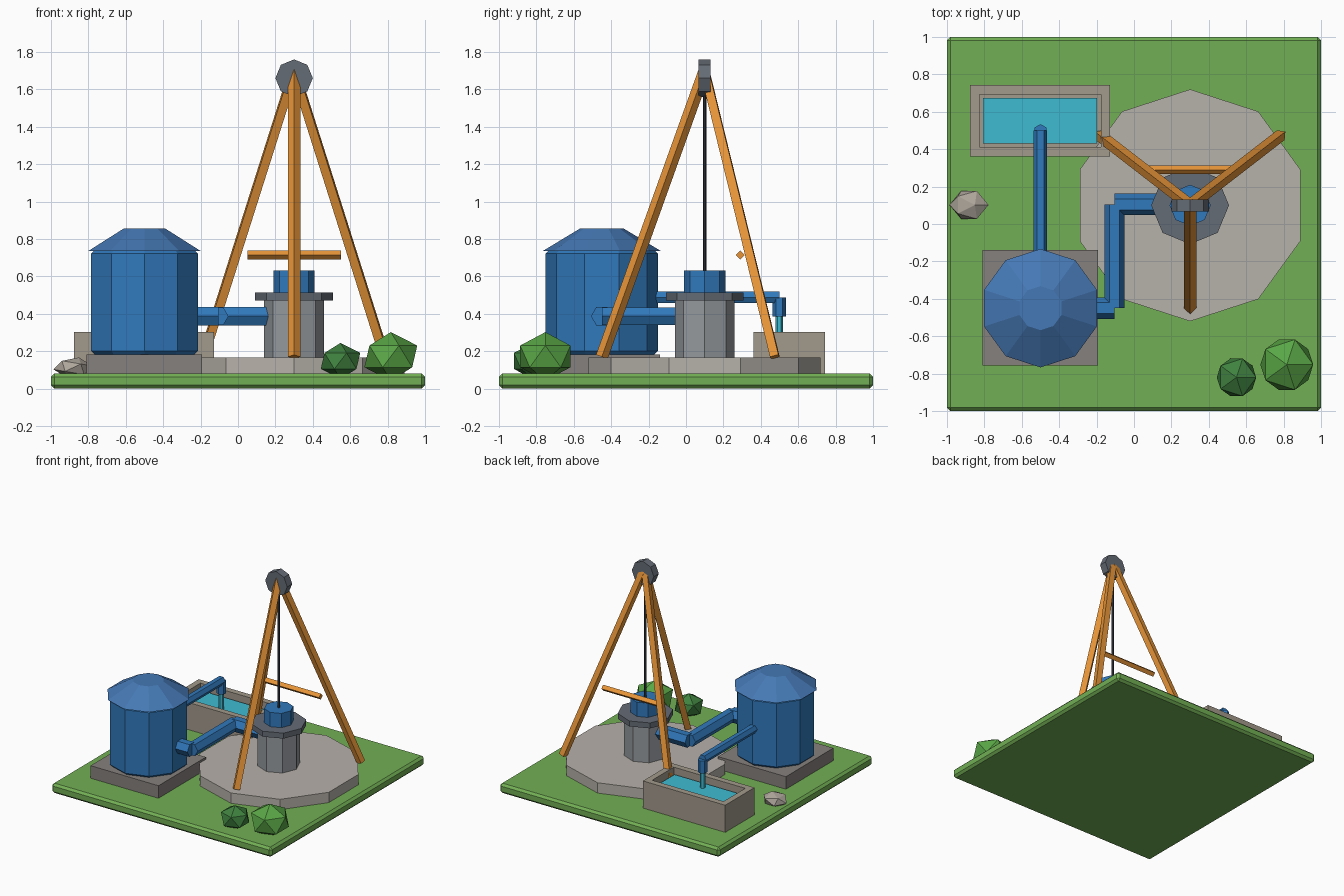
import bpy, bmesh
from math import cos, sin, pi
from mathutils import Vector, Matrix

if "Cube" in bpy.data.objects:
    bpy.data.objects.remove(bpy.data.objects["Cube"])

MATS = {}
COLORS = {
    "grass": (0.17, 0.43, 0.09), "blue": (0.03, 0.19, 0.50), "roof_blue": (0.06, 0.19, 0.46),
    "wood": (0.80, 0.30, 0.04), "paving": (0.47, 0.44, 0.40), "slab": (0.24, 0.22, 0.21),
    "stone": (0.30, 0.32, 0.34), "iron": (0.13, 0.15, 0.18), "rope": (0.03, 0.035, 0.045),
    "trough": (0.36, 0.32, 0.26), "water": (0.05, 0.50, 0.65),
    "leaf": (0.10, 0.38, 0.06), "dark_leaf": (0.05, 0.22, 0.05), "rock": (0.42, 0.38, 0.33),
}


def make(name, bm, color):
    bmesh.ops.recalc_face_normals(bm, faces=bm.faces)
    me = bpy.data.meshes.new(name)
    bm.to_mesh(me)
    bm.free()
    if color not in MATS:
        MATS[color] = bpy.data.materials.new(color)
        MATS[color].diffuse_color = (*COLORS[color], 1)
    me.materials.append(MATS[color])
    ob = bpy.data.objects.new(name, me)
    bpy.context.collection.objects.link(ob)
    return ob


def bevel(ob, width):
    m = ob.modifiers.new("bevel", 'BEVEL')
    m.width, m.segments, m.limit_method, m.angle_limit = width, 1, 'ANGLE', 0.9


def box(name, lo, hi, color):
    lo, hi = Vector(lo), Vector(hi)
    bm = bmesh.new()
    bmesh.ops.create_cube(bm, size=1, matrix=Matrix.Translation((lo + hi) / 2)
                          @ Matrix.Diagonal((*(hi - lo), 1)))
    return make(name, bm, color)


def rod(name, a, b, r, sides, color, r2=None):
    """Prism or frustum from a to b; a corner points sideways (+y when upright)."""
    a, b = Vector(a), Vector(b)
    d = (b - a).normalized()
    side = Vector((0, 1, 0)) if abs(d.z) > 0.999 else d.cross(Vector((0, 0, 1))).normalized()
    up = side.cross(d)
    bm = bmesh.new()
    rings = []
    for p, rad in ((a, r), (b, r if r2 is None else r2)):
        rings.append([bm.verts.new(p + rad * (cos(2 * pi * i / sides) * side
                                              + sin(2 * pi * i / sides) * up))
                      for i in range(sides)])
        bm.faces.new(rings[-1])
    for i in range(sides):
        j = (i + 1) % sides
        bm.faces.new((rings[0][i], rings[0][j], rings[1][j], rings[1][i]))
    return make(name, bm, color)


def blob(name, loc, size, color, turn=0.0):
    bm = bmesh.new()
    bmesh.ops.create_icosphere(bm, subdivisions=1, radius=1,
                               matrix=Matrix.Translation(loc) @ Matrix.Diagonal((*size, 1))
                               @ Matrix.Rotation(turn, 4, 'Y'))
    return make(name, bm, color)


# Ground and paving
bevel(box("grass_base", (-1, -1, 0), (1, 1, 0.08), "grass"), 0.018)
rod("well_platform", (0.3, 0.1, 0.07), (0.3, 0.1, 0.165), 0.62, 10, "paving")
box("tank_slab", (-0.81, -0.757, 0.07), (-0.193, -0.14, 0.183), "slab")

# Well head with flange, blue cap and hanging cable
WX, WY = 0.3, 0.1
rod("well_column", (WX, WY, 0.16), (WX, WY, 0.475), 0.16, 8, "stone")
rod("well_flange", (WX, WY, 0.47), (WX, WY, 0.515), 0.208, 8, "iron")
rod("well_cap", (WX, WY, 0.51), (WX, WY, 0.632), 0.11, 8, "blue")
rod("cable", (WX, WY, 0.62), (WX, WY, 1.62), 0.01, 6, "rope")

# Tripod, crossbar and pulley wheel
feet = {"front": (WX, -0.45), "back_right": (WX + 0.485, 0.475), "back_left": (WX - 0.485, 0.475)}
for label, (x, y) in feet.items():
    rod(label + "_leg", (x, y, 0.17), (WX, WY, 1.70), 0.033, 4, "wood")
rod("crossbar", (0.05, 0.29, 0.715), (0.55, 0.29, 0.715), 0.024, 4, "wood")
rod("pulley_wheel", (WX, WY - 0.032, 1.66), (WX, WY + 0.032, 1.66), 0.1, 8, "iron")

# Water tank
TX, TY = -0.5, -0.45
bevel(rod("tank_body", (TX, TY, 0.183), (TX, TY, 0.74), 0.3, 10, "blue"), 0.018)
rod("tank_roof", (TX, TY, 0.735), (TX, TY, 0.855), 0.317, 10, "roof_blue", r2=0.118)

# Feed pipe from tank to well
path = [(-0.25, TY, 0.387), (-0.105, TY, 0.387), (-0.105, 0.105, 0.387), (0.2, 0.105, 0.387)]
for i in range(3):
    rod(f"feed_pipe_{i + 1}", path[i], path[i + 1], 0.058 if i != 1 else 0.054, 6, "blue")

# Spout from tank to trough
rod("spout_pipe", (TX, -0.2, 0.488), (TX, 0.5, 0.488), 0.036, 6, "blue")
rod("spout_drop", (TX, 0.498, 0.487), (TX, 0.498, 0.385), 0.036, 6, "blue")
rod("water_stream", (TX, 0.498, 0.385), (TX, 0.498, 0.24), 0.02, 6, "water")

# Trough: box with inset, sunken top
bm = bmesh.new()
lo, hi = Vector((-0.876, 0.362, 0.07)), Vector((-0.128, 0.742, 0.303))
bmesh.ops.create_cube(bm, size=1, matrix=Matrix.Translation((lo + hi) / 2)
                      @ Matrix.Diagonal((*(hi - lo), 1)))
bm.normal_update()
top = [f for f in bm.faces if f.normal.z > 0.9]
bmesh.ops.inset_region(bm, faces=top, thickness=0.07)
inner = bmesh.ops.extrude_face_region(bm, geom=top)
bmesh.ops.delete(bm, geom=top, context='FACES_ONLY')
bmesh.ops.translate(bm, vec=(0, 0, -0.15),
                    verts=[v for v in inner["geom"] if isinstance(v, bmesh.types.BMVert)])
make("trough", bm, "trough")
box("trough_water", (-0.807, 0.431, 0.15), (-0.197, 0.673, 0.255), "water")

# Bushes and rock
blob("large_bush", (0.817, -0.752, 0.172), (0.158, 0.158, 0.13), "leaf")
blob("small_bush", (0.548, -0.82, 0.148), (0.118, 0.118, 0.096), "dark_leaf")
blob("rock", (-0.882, 0.102, 0.112), (0.106, 0.088, 0.057), "rock", turn=0.3)

for m in bpy.data.materials:
    if m.users and not m.is_grease_pencil:
        m.use_nodes = True
        m.node_tree.nodes["Principled BSDF"].inputs["Base Color"].default_value = m.diffuse_color
